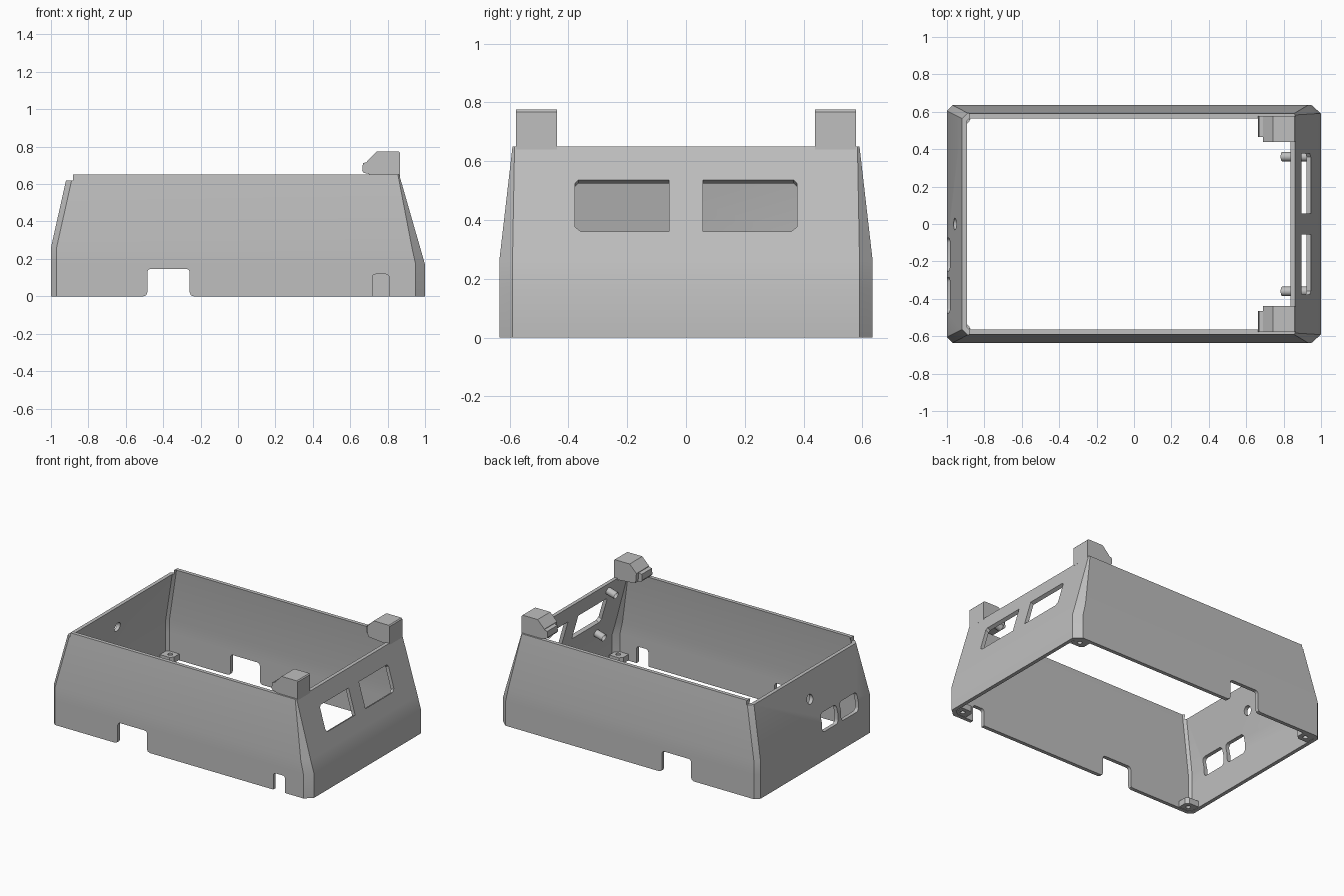
import bpy, bmesh, math
from mathutils import Matrix, Vector

if "Cube" in bpy.data.objects:
    bpy.data.objects.remove(bpy.data.objects["Cube"])

grey = bpy.data.materials.new("plain grey")
grey.use_nodes = True
grey.diffuse_color = (0.52, 0.52, 0.52, 1)
grey.node_tree.nodes["Principled BSDF"].inputs["Base Color"].default_value = (0.52, 0.52, 0.52, 1)


def finish(name, bm):
    bmesh.ops.recalc_face_normals(bm, faces=bm.faces)
    mesh = bpy.data.meshes.new(name)
    bm.to_mesh(mesh)
    bm.free()
    mesh.materials.append(grey)
    obj = bpy.data.objects.new(name, mesh)
    bpy.context.collection.objects.link(obj)
    return obj


def prism(name, pts, axis, lo, hi, lean=0.0):
    """Extrude a 2D profile along an axis; lean shears z with x."""
    bm = bmesh.new()
    rings = []
    for h in (lo, hi):
        place = {"x": lambda a, b: (h, a, b), "y": lambda a, b: (a, h, b),
                 "z": lambda a, b: (a, b, h)}[axis]
        rings.append([bm.verts.new(place(a, b)) for a, b in pts])
    a, b = rings
    bm.faces.new(a)
    bm.faces.new(b)
    for i in range(len(pts)):
        j = (i + 1) % len(pts)
        bm.faces.new((a[i], a[j], b[j], b[i]))
    for v in bm.verts:
        v.co.z += lean * (v.co.x - 0.92)
    return finish(name, bm)


def rounded(x0, x1, z0, z1, r, n=4):
    pts = []
    for k, (cx, cz) in enumerate(((x1 - r, z1 - r), (x0 + r, z1 - r),
                                  (x0 + r, z0 + r), (x1 - r, z0 + r))):
        for i in range(n + 1):
            t = math.pi / 2 * (k + i / n)
            pts.append((cx + r * math.cos(t), cz + r * math.sin(t)))
    return pts


def arch(x0, x1, top, r, flare):
    """Open-bottomed notch: rounded head, flared foot."""
    head = rounded(x0, x1, -0.1, top, r)[:10]
    return head + [(x0, flare), (x0 - flare * 0.3, flare * 0.3), (x0 - flare, 0),
                   (x0 - flare, -0.05), (x1 + flare, -0.05), (x1 + flare, 0),
                   (x1 + flare * 0.3, flare * 0.3), (x1, flare)]


def cut(obj, cutters):
    bpy.context.view_layer.objects.active = obj
    for c in cutters:
        c.hide_render = True
        mod = obj.modifiers.new("cut", "BOOLEAN")
        mod.operation, mod.solver, mod.object = "DIFFERENCE", "EXACT", c
        bpy.ops.object.modifier_apply(modifier=mod.name)
        bpy.data.objects.remove(c)


def smooth(obj):
    bpy.ops.object.select_all(action="DESELECT")
    obj.select_set(True)
    bpy.context.view_layer.objects.active = obj
    bpy.ops.object.shade_smooth_by_angle(angle=math.radians(25))


# Tapered shell: left x, left corner x, right x, right corner x,
# side y, left corner y, right corner y at each height
levels = {
    0.0: (-1, -0.97, 1, 0.95, 0.635, 0.605, 0.59),
    0.17: (-1, -0.97, 1, 0.95, 0.635, 0.605, 0.59),
    0.26: (-1, -0.97, 0.974, 0.93, 0.635, 0.605, 0.59),
    0.65: (-0.913, -0.883, 0.862, 0.855, 0.59, 0.56, 0.583),
}
bm = bmesh.new()
skins = []
for t in (0, 0.026):
    skin = []
    for z, (xl, xlc, xr, xrc, y, yl, yr) in levels.items():
        half = [(xl + t, yl - t * 0.5), (xlc + t * 0.5, y - t),
                (xrc - t * 0.5, y - t), (xr - t, yr - t * 0.5)]
        if t:
            half[3] = (xr - t, min(yr - t * 0.5, y - t - 0.004))
        loop = half + [(px, -py) for px, py in reversed(half)]
        skin.append([bm.verts.new((px, py, z)) for px, py in loop])
    skins.append(skin)
outer, inner = skins
for i in range(8):
    j = (i + 1) % 8
    for skin in skins:
        for low, high in zip(skin, skin[1:]):
            bm.faces.new((low[i], low[j], high[j], high[i]))
    for k in (0, -1):
        bm.faces.new((outer[k][i], outer[k][j], inner[k][j], inner[k][i]))
shell = finish("case_shell", bm)

cutters = [
    prism("cable_notch", arch(-0.485, -0.258, 0.147, 0.02, 0.02), "y", -1, 1),
    prism("small_notch", arch(0.718, 0.808, 0.118, 0.018, 0.002), "y", -1, -0.4),
    prism("end_step", [(-1.2, 0.62), (-0.883, 0.62), (-0.883, 0.8), (-1.2, 0.8)], "y", -1, 1),
    prism("round_port", rounded(-0.032, 0.032, 0.42, 0.484, 0.032), "x", -1.1, -0.85),
    prism("port_a", rounded(-0.25, -0.075, 0.20, 0.33, 0.025), "x", -1.1, -0.85),
    prism("port_b", rounded(-0.475, -0.285, 0.20, 0.33, 0.025), "x", -1.1, -0.85),
]
# Windows through the sloping end, outer corners clipped
for s in (-1, 1):
    pts = [(0.057, 0.348), (0.357, 0.348), (0.378, 0.367), (0.378, 0.535),
           (0.366, 0.549), (0.057, 0.549)]
    cutters.append(prism("window", [(s * y, z) for y, z in pts], "x", 0.8, 1.1, 0.5))
cut(shell, cutters)
smooth(shell)

tilt = Vector((-0.96, 0, -0.28))
for s, side in ((-1, "front"), (1, "back")):
    # Hook on the top edge: stepped body and narrower nose
    body = [(0.70, 0.652), (0.695, 0.67), (0.69, 0.722), (0.742, 0.775),
            (0.858, 0.775), (0.865, 0.768), (0.865, 0.64), (0.835, 0.64)]
    prism(side + "_hook", body, "y", s * 0.438, s * 0.578)
    nose = [(0.71, 0.652), (0.672, 0.66), (0.664, 0.672), (0.668, 0.712),
            (0.682, 0.715), (0.71, 0.725)]
    prism(side + "_hook_nose", nose, "y", s * 0.465, s * 0.578)

    # Hollow pegs inside the sloping end
    for z, level in ((0.59, "upper"), (0.27, "lower")):
        wall = Vector((1 - (z - 0.17) * 0.29 - 0.02, s * 0.36, z))
        bm = bmesh.new()
        bmesh.ops.create_cone(bm, cap_ends=True, segments=16, radius1=0.025,
                              radius2=0.025, depth=0.07)
        end = max(bm.faces, key=lambda f: f.calc_center_median().z)
        bmesh.ops.inset_region(bm, faces=[end], thickness=0.011)
        bmesh.ops.translate(bm, verts=end.verts, vec=(0, 0, -0.04))
        turn = tilt.to_track_quat("Z", "Y").to_matrix().to_4x4()
        bm.transform(Matrix.Translation(wall + tilt * 0.035) @ turn)
        smooth(finish(f"{side}_{level}_peg", bm))

    # Screw tabs in the bottom corners
    for e, end_name in ((-1, "left"), (1, "right")):
        x = 0.935 if e < 0 else 0.915
        pts = [(0.975, 0.53), (0.90, 0.53), (0.88, 0.55), (0.88, 0.615), (0.955, 0.615), (0.975, 0.595)]
        shift = 0 if e < 0 else -0.01
        tab = prism(f"{side}_{end_name}_tab", [(e * (a + shift), s * b) for a, b in pts],
                    "z", 0.003, 0.045)
        hole = rounded(e * 0.925 - 0.016, e * 0.925 + 0.016, s * 0.572 - 0.016, s * 0.572 + 0.016, 0.016)
        cut(tab, [prism("hole", hole, "z", -0.1, 0.1)])
